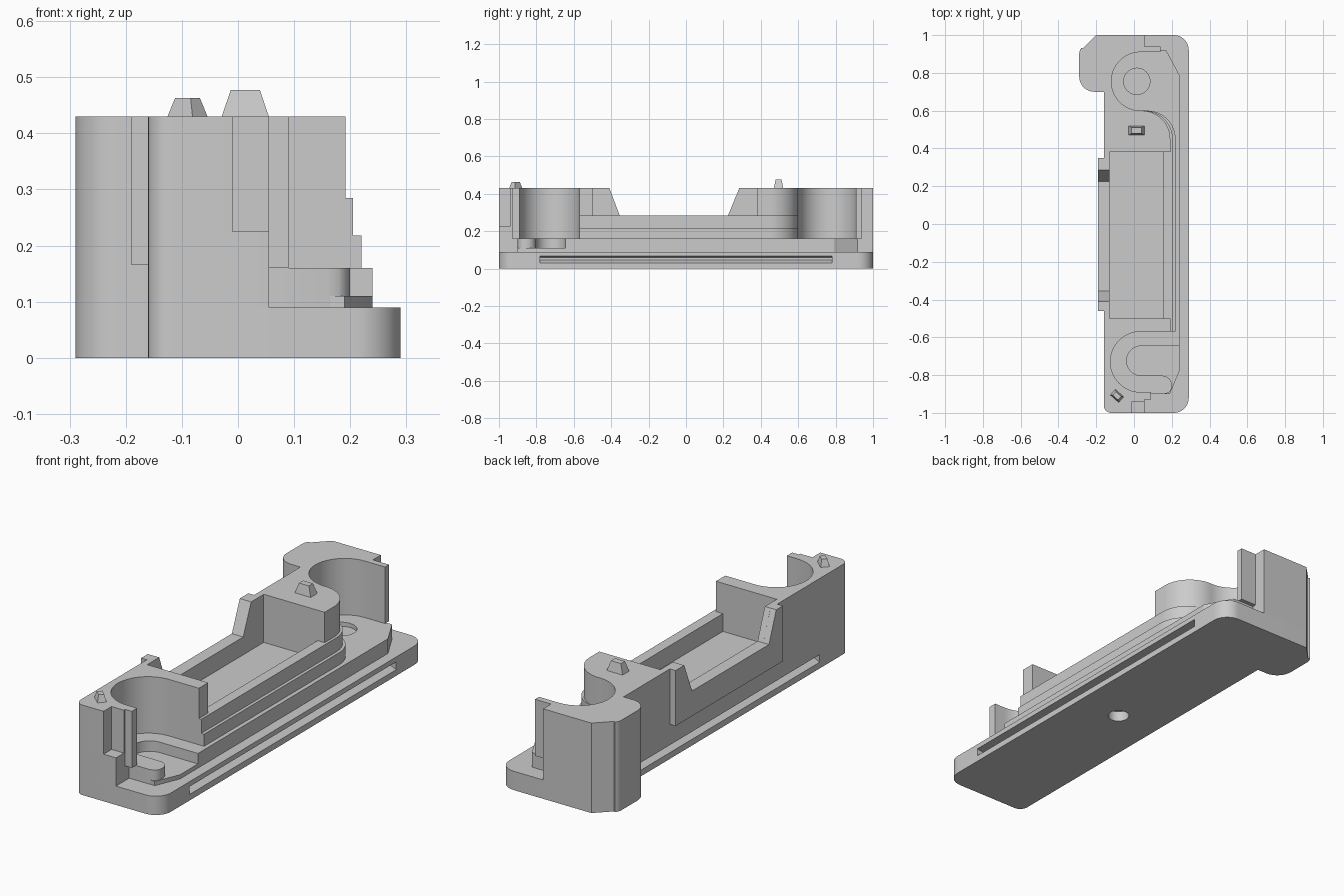
import bpy, bmesh
from math import sin, cos, radians
from mathutils import Matrix, Vector

if "Cube" in bpy.data.objects:
    bpy.data.objects.remove(bpy.data.objects["Cube"])


def arc(cx, cy, r, a0, a1, n=24, ry=None):
    ry = ry or r
    angles = [radians(a0 + (a1 - a0) * i / n) for i in range(n + 1)]
    return [(cx + r * cos(a), cy + ry * sin(a)) for a in angles]


def prism(name, pts, lo, hi, axis='z'):
    """Extrude a closed outline: xy along z, yz along x, or xz along y."""
    place = {'z': lambda p, t: (p[0], p[1], t),
             'x': lambda p, t: (t, p[0], p[1]),
             'y': lambda p, t: (p[0], t, p[1])}[axis]
    clean = []
    for p in pts:
        if not clean or (Vector(p) - Vector(clean[-1])).length > 1e-4:
            clean.append(p)
    bm = bmesh.new()
    face = bm.faces.new([bm.verts.new(place(p, lo)) for p in clean])
    ext = bmesh.ops.extrude_face_region(bm, geom=[face])
    verts = [v for v in ext['geom'] if isinstance(v, bmesh.types.BMVert)]
    bmesh.ops.translate(bm, verts=verts, vec=Vector(place((0, 0), hi - lo)))
    bmesh.ops.recalc_face_normals(bm, faces=bm.faces)
    return to_object(name, bm)


def to_object(name, bm):
    mesh = bpy.data.meshes.new(name)
    bm.to_mesh(mesh)
    bm.free()
    ob = bpy.data.objects.new(name, mesh)
    bpy.context.collection.objects.link(ob)
    return ob


def box(name, x0, x1, y0, y1, z0, z1):
    return prism(name, [(x0, y0), (x1, y0), (x1, y1), (x0, y1)], z0, z1)


def cut(ob, cutters):
    bpy.context.view_layer.objects.active = ob
    for c in cutters:
        mod = ob.modifiers.new('cut', 'BOOLEAN')
        mod.operation, mod.solver, mod.object = 'DIFFERENCE', 'EXACT', c
        bpy.ops.object.modifier_apply(modifier=mod.name)


def peg(name, x, y, z, sx, sy, h, turn):
    bm = bmesh.new()
    bmesh.ops.create_cube(bm, size=1)
    for v in bm.verts:
        k = 0.62 if v.co.z > 0 else 1
        v.co = Vector((v.co.x * sx * k, v.co.y * sy * k, (v.co.z + 0.5) * h))
    bm.transform(Matrix.Translation((x, y, z)) @ Matrix.Rotation(radians(turn), 4, 'Z'))
    return to_object(name, bm)


# Shared outline of the left side, with the rear bulge, running back to front
left_side = ([(-0.2, 1.0), (-0.27, 0.93)] + arc(-0.24, 0.9, 0.05, 140, 180, 6)
             + arc(-0.21, 0.78, 0.08, 180, 270, 10) + [(-0.16, 0.7)]
             + arc(-0.12, -0.96, 0.04, 180, 270, 8))

# Base plate
base = prism('base_plate', left_side + arc(0.21, -0.92, 0.08, -90, 0, 12)
             + arc(0.21, 0.92, 0.08, 0, 90, 12), 0, 0.09)

# First tier, with the U channel and tongue at the front
tier1 = prism('lower_tier', left_side
              + [(0.055, -1), (0.055, -0.9), (0.16, -0.9)]
              + arc(0.16, -0.86, 0.04, -60, 0, 6) + arc(0.15, -0.853, 0.05, 0, 90, 8)
              + arc(0.04, -0.724, 0.079, 270, 90, 20)
              + [(0.24, -0.645), (0.24, 0.79), (0.17, 0.92), (0.055, 0.92), (0.055, 1)],
              0.09, 0.16)
floor = prism('channel_floor', [(-0.05, -0.89), (0.19, -0.9), (0.24, -0.78),
                                (0.24, -0.64), (-0.05, -0.64)], 0.08, 0.11)


# Stepped upper body with the two open round wells
def body(name, xr, z0, z1):
    pts = (left_side + [(0.055, -1), (0.055, -0.93), (0.09, -0.93), (0.09, -0.89)]
           + arc(0.035, -0.73, 0.16, 270, 90, 32)
           + [(xr, -0.57)] + arc(xr - 0.15, 0.45, 0.15, 0, 90, 16)
           + arc(0.035, 0.755, 0.155, 270, 90, 32)
           + [(0.14, 0.91), (0.14, 0.94), (0.055, 0.94), (0.055, 1)])
    return prism(name, pts, z0, z1)


tier2 = body('middle_tier', 0.22, 0.16, 0.218)
tier3 = body('rim_tier', 0.205, 0.218, 0.285)
upper = body('tall_walls', 0.192, 0.285, 0.43)

# Cutters: pocket, low right rim, slanted left opening, front notch
pocket = box('pocket_cutter', -0.13, 0.155, -0.5, 0.38, 0.2, 0.6)
right_gap = box('right_gap_cutter', 0.1, 0.4, -0.5, 0.38, 0.28, 0.6)
slant = [(-0.415, 0.445), (-0.355, 0.285), (-0.353, 0.28), (0.223, 0.28),
         (0.225, 0.285), (0.291, 0.445)]
left_gap = prism('left_gap_cutter', slant, -0.3, -0.05, 'x')
notch = box('notch_cutter', -0.01, 0.1, -1.1, -0.94, 0.225, 0.6)
cut(tier2, [pocket])
cut(tier3, [pocket, notch])
cut(upper, [pocket, right_gap, left_gap, notch])

# Side grooves, underside hole and well recess
groove_r = prism('right_groove_cutter', [(0.31, 0.02), (0.31, 0.07), (0.255, 0.06),
                                         (0.255, 0.045)], -0.78, 0.78, 'y')
groove_l = prism('left_groove_cutter', [(-0.18, 0.02), (-0.18, 0.07), (-0.13, 0.06),
                                        (-0.13, 0.045)], -0.78, 0.68, 'y')
hole = prism('hole_cutter', arc(0.06, -0.04, 0.048, 0, 345, 23), -0.1, 0.05)
recess = prism('recess_cutter', arc(0.015, 0.755, 0.07, 0, 345, 23), 0.14, 0.3)
cut(base, [groove_r, groove_l, hole])
cut(tier1, [recess])
for c in (pocket, right_gap, left_gap, notch, groove_r, groove_l, hole, recess):
    bpy.data.objects.remove(c)

# U-shaped frame on the left wall
prism('left_frame', [(-0.46, 0.165), (0.35, 0.165), (0.35, 0.43), (0.285, 0.43),
                     (0.225, 0.285), (-0.355, 0.285), (-0.41, 0.43), (-0.46, 0.43)],
      -0.19, -0.16, 'x')

# Locating pegs
peg('rear_peg', 0.013, 0.495, 0.43, 0.084, 0.05, 0.047, 0)
peg('front_peg', -0.09, -0.91, 0.43, 0.06, 0.04, 0.033, -42)

# Smooth the curved walls, keep the corners sharp
bpy.ops.object.select_all(action='DESELECT')
for ob in bpy.context.scene.objects:
    ob.select_set(True)
bpy.context.view_layer.objects.active = base
bpy.ops.object.shade_smooth_by_angle(angle=radians(25))
